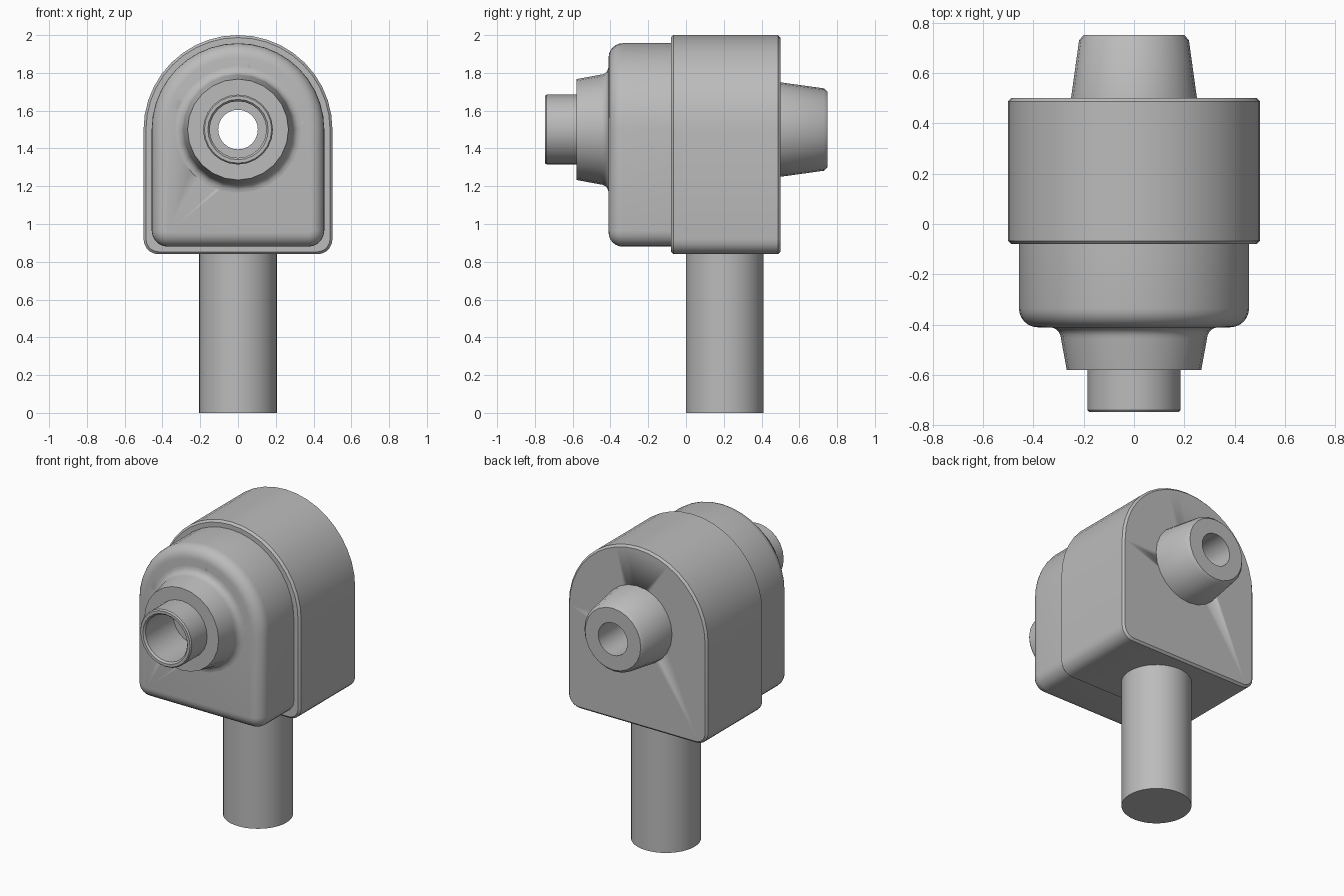
import bpy, bmesh
from math import sin, cos, pi, radians

cube = bpy.data.objects.get("Cube")
if cube:
    bpy.data.objects.remove(cube, do_unlink=True)

grey = bpy.data.materials.new("plain_grey")
grey.use_nodes = True
colour = (0.5, 0.5, 0.5, 1)
grey.diffuse_color = colour
grey.node_tree.nodes["Principled BSDF"].inputs["Base Color"].default_value = colour

AXIS_Z = 1.5


def finish(name, bm, angle=35):
    bmesh.ops.recalc_face_normals(bm, faces=bm.faces)
    mesh = bpy.data.meshes.new(name)
    bm.to_mesh(mesh)
    bm.free()
    mesh.materials.append(grey)
    ob = bpy.data.objects.new(name, mesh)
    bpy.context.collection.objects.link(ob)
    bpy.ops.object.select_all(action='DESELECT')
    ob.select_set(True)
    bpy.context.view_layer.objects.active = ob
    bpy.ops.object.shade_smooth_by_angle(angle=radians(angle))
    return ob


def skin(bm, rings, wrap=False):
    """Join neighbouring rings of vertices with quads."""
    pairs = list(zip(rings, rings[1:]))
    if wrap:
        pairs.append((rings[-1], rings[0]))
    for a, b in pairs:
        n = len(a)
        for i in range(n):
            j = (i + 1) % n
            bm.faces.new((a[i], a[j], b[j], b[i]))


def arch(half, bottom, corner, steps=20):
    """Round-topped outline with rounded lower corners."""
    pts = [(half * cos(pi * i / steps), AXIS_Z + half * sin(pi * i / steps))
           for i in range(steps + 1)]
    for side, start in ((-1, pi), (1, 1.5 * pi)):
        for i in range(6):
            a = start + pi / 2 * i / 5
            pts.append((side * (half - corner) + corner * cos(a),
                        bottom + corner + corner * sin(a)))
    return pts


def arch_body(name, half, bottom, corner, sections):
    """Sections are (y, inset) pairs from front to back."""
    bm = bmesh.new()
    rings = [[bm.verts.new((x, y, z))
              for x, z in arch(half - d, bottom + d, corner - d)]
             for y, d in sections]
    skin(bm, rings)
    bm.faces.new(rings[0])
    bm.faces.new(rings[-1])
    return finish(name, bm)


def lathe(name, profile, sides=24):
    """Closed (radius, y) profile turned about the horizontal axis."""
    bm = bmesh.new()
    rings = [[bm.verts.new((r * cos(2 * pi * i / sides), y,
                            AXIS_Z + r * sin(2 * pi * i / sides)))
              for i in range(sides)] for r, y in profile]
    skin(bm, rings, wrap=True)
    return finish(name, bm)


def cylinder(name, radius, depth, sides, centre, along_y=False):
    bm = bmesh.new()
    bmesh.ops.create_cone(bm, cap_ends=True, segments=sides, radius1=radius,
                          radius2=radius, depth=depth)
    ob = finish(name, bm)
    ob.location = centre
    if along_y:
        ob.rotation_euler.x = pi / 2
    return ob


# Rear housing with small bevelled rims
rim = 0.013
rear = arch_body("rear_housing", 0.5, 0.84, 0.08,
                 [(-0.08, rim), (-0.08 + rim, 0), (0.5 - rim, 0), (0.5, rim)])

# Front housing with a broad rounded front edge
fillet = 0.075
round_edge = [(-0.41 + fillet * (1 - sin(a)), fillet * (1 - cos(a)))
              for a in (pi / 2 * (1 - i / 6) for i in range(7))]
front = arch_body("front_housing", 0.457, 0.88, 0.085, round_edge + [(-0.07, 0)])

# Open the housings along the bore
cutter = cylinder("bore_cutter", 0.17, 3, 24, (0, 0, AXIS_Z), along_y=True)
cutter.hide_render = True
for body in (rear, front):
    mod = body.modifiers.new("bore", 'BOOLEAN')
    mod.operation = 'DIFFERENCE'
    mod.solver = 'EXACT'
    mod.object = cutter
    bpy.context.view_layer.objects.active = body
    bpy.ops.object.modifier_apply(modifier=mod.name)
bpy.data.objects.remove(cutter, do_unlink=True)

# Front boss with a flared root, a stepped spigot and a counterbore
flare = [(0.335 - 0.045 * sin(a), -0.41 - 0.045 * (1 - cos(a)))
         for a in (pi / 2 * i / 5 for i in range(6))]
lathe("front_boss", [(0.105, -0.2), (0.105, -0.45), (0.15, -0.45), (0.15, -0.735),
                     (0.16, -0.747), (0.178, -0.747), (0.185, -0.738),
                     (0.185, -0.58), (0.267, -0.58)] + flare[::-1]
      + [(0.335, -0.4), (0.2, -0.2)])

# Rear nozzle
lathe("rear_nozzle", [(0.105, -0.2), (0.2, -0.2), (0.253, 0.48), (0.25, 0.5),
                      (0.218, 0.73), (0.2, 0.75), (0.105, 0.75)])

# Support post
cylinder("support_post", 0.206, 0.86, 40, (0, 0.205, 0.43))
